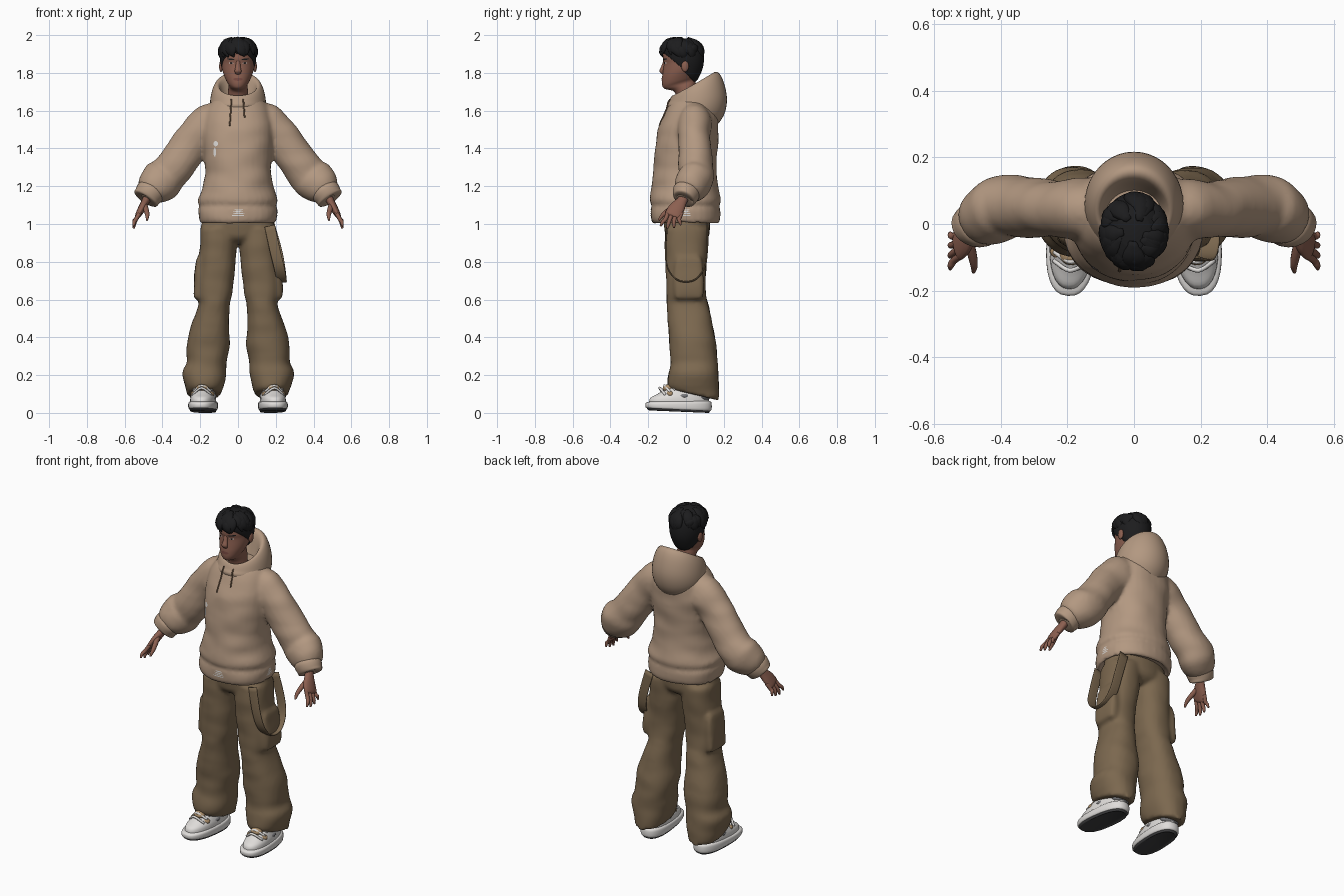
import bpy, bmesh, math, random
from mathutils import Vector, Matrix, noise
from mathutils.bvhtree import BVHTree

random.seed(4)
if "Cube" in bpy.data.objects:
    bpy.data.objects.remove(bpy.data.objects["Cube"])


def material(name, *rgb):
    m = bpy.data.materials.new(name)
    m.use_nodes = True
    m.diffuse_color = (*rgb, 1)
    m.node_tree.nodes["Principled BSDF"].inputs["Base Color"].default_value = (*rgb, 1)
    return m


FABRIC = material("sand fabric", .45, .315, .22)
CANVAS = material("olive brown canvas", .2, .138, .078)
SKIN = material("brown skin", .26, .115, .08)
LIP = material("lip", .19, .07, .055)
HAIR = material("black hair", .012, .012, .013)
WHITE = material("off white", .74, .72, .70)
SOLE = material("dark rubber", .05, .05, .052)
TAN = material("tan suede", .42, .28, .15)
GREY = material("grey panel", .2, .2, .21)
CORD = material("brown cord", .18, .11, .065)


def finish(name, bm, mat):
    bmesh.ops.recalc_face_normals(bm, faces=bm.faces)
    me = bpy.data.meshes.new(name)
    bm.to_mesh(me)
    bm.free()
    me.materials.append(mat)
    me.shade_smooth()
    ob = bpy.data.objects.new(name, me)
    bpy.context.collection.objects.link(ob)
    return ob


def spline(a, b, c, d, t):
    return b + (c - a) * (t / 2) + (a - b * 2.5 + c * 2 - d * .5) * t * t + (b * 1.5 - a * .5 - c * 1.5 + d * .5) * t ** 3


def loft(name, rings, mat, n=32, sub=4, power=2.0):
    """Skin smoothly through rings, each (centre, half axis, half axis)."""
    rings = [[Vector(q) for q in r] for r in rings]
    path, last = [], len(rings) - 1
    for i in range(last):
        four = [rings[max(0, min(last, i + k))] for k in (-1, 0, 1, 2)]
        path += [[spline(*(f[j] for f in four), s / sub) for j in range(3)] for s in range(sub)]
    path.append(rings[-1])
    bm, loops = bmesh.new(), []
    for c, u, v in path:
        loop = []
        for k in range(n):
            a = math.tau * k / n
            co, si = (math.copysign(abs(f(a)) ** (2 / power), f(a)) for f in (math.cos, math.sin))
            loop.append(bm.verts.new(c + u * co + v * si))
        loops.append(loop)
    for p, q in zip(loops, loops[1:]):
        for k in range(n):
            bm.faces.new((p[k], p[k - 1], q[k - 1], q[k]))
    bm.faces.new(loops[0])
    bm.faces.new(loops[-1])
    return finish(name, bm, mat)


def band(yf, zf, yb, zb, rx, cx=0):
    """Ring given by its front point, back point and half width."""
    return (cx, (yf + yb) / 2, (zf + zb) / 2), (rx, 0, 0), (0, (yb - yf) / 2, (zb - zf) / 2)


def flat(yf, yb, z, rx, cx=0):
    return band(yf, z, yb, z, rx, cx)


def tube(name, pts, mat, ref=(0, 1, 0), n=16, sub=4, power=2.0):
    """Tube through points (x, y, z, r1, r2); r2 lies towards ref."""
    rings = []
    for i, p in enumerate(pts):
        t = (Vector(pts[min(i + 1, len(pts) - 1)][:3]) - Vector(pts[max(i - 1, 0)][:3])).normalized()
        u = t.cross(Vector(ref)).normalized()
        rings.append((p[:3], u * p[3], u.cross(t) * p[4]))
    return loft(name, rings, mat, n, sub, power)


def mirror(ob, name):
    me = ob.data.copy()
    me.transform(Matrix.Scale(-1, 4, (1, 0, 0)))
    me.flip_normals()
    new = bpy.data.objects.new(name, me)
    bpy.context.collection.objects.link(new)
    return new


def pair(ob):
    base = ob.name
    ob.name = "left_" + base
    return ob, mirror(ob, "right_" + base)


def ball(name, loc, scale, mat):
    bm = bmesh.new()
    m = Matrix.Translation(loc) @ Matrix.Diagonal((*scale, 1))
    bmesh.ops.create_uvsphere(bm, u_segments=16, v_segments=10, radius=1, matrix=m)
    return finish(name, bm, mat)


def fuse(name, parts, voxel, fold):
    """Merge overlapping cloth parts into one skin and add soft folds."""
    bpy.ops.object.select_all(action='DESELECT')
    for p in parts:
        p.select_set(True)
    ob = bpy.context.view_layer.objects.active = parts[0]
    bpy.ops.object.join()
    ob.name = name
    r = ob.modifiers.new("skin", 'REMESH')
    r.mode, r.voxel_size, r.use_smooth_shade = 'VOXEL', voxel, True
    s = ob.modifiers.new("soften", 'SMOOTH')
    s.iterations = 3
    for m in ("skin", "soften"):
        bpy.ops.object.modifier_apply(modifier=m)
    moved = []
    for v in ob.data.vertices:
        q = Vector((v.co.x * 7, v.co.y * 7, v.co.z * 13))
        moved.extend(v.co + v.normal * (noise.noise(q) * fold + .002))
    ob.data.vertices.foreach_set("co", moved)
    ob.data.update()
    return ob


def surface(ob):
    me = ob.data
    return BVHTree.FromPolygons([v.co[:] for v in me.vertices], [p.vertices[:] for p in me.polygons])


def drape(name, tree, mat, s, z, rs, rz, tilt=0, off=.002, out=(0, -1, 0)):
    """Thin oval plate laid on a surface, seen from the direction out."""
    bm, loops, out = bmesh.new(), [], Vector(out)
    side = Vector((0, 0, 1)).cross(out)
    for r in (1, .5):
        loop = []
        for k in range(16):
            a = math.tau * k / 16
            ds, dz = r * rs * math.cos(a), r * rz * math.sin(a)
            hit = tree.ray_cast(out + side * (s + ds) + Vector((0, 0, z + dz + tilt * ds)), -out)[0]
            loop.append(bm.verts.new(hit + out * off))
        loops.append(loop)
    for k in range(16):
        bm.faces.new((loops[0][k], loops[0][k - 1], loops[1][k - 1], loops[1][k]))
    bm.faces.new(loops[1])
    ob = finish(name, bm, mat)
    if ob.data.polygons[0].normal.dot(out) < 0:
        ob.data.flip_normals()
    return ob


# Hooded top: torso, sleeves and hem fused, then cuffs, hood and cords
torso = loft("torso", [flat(*r) for r in (
    (-.15, .15, 1.025, .18), (-.168, .165, 1.004, .196), (-.182, .178, 1.02, .206), (-.185, .18, 1.075, .209),
    (-.176, .17, 1.098, .197), (-.186, .18, 1.125, .209), (-.18, .168, 1.2, .184),
    (-.17, .162, 1.3, .173), (-.162, .165, 1.4, .182), (-.145, .17, 1.5, .186), (-.115, .17, 1.58, .175),
    (-.085, .15, 1.64, .145), (-.06, .13, 1.67, .11))], FABRIC, power=2.2)
sleeves = pair(tube("sleeve", [
    (.06, .04, 1.55, .1, .08), (.15, .045, 1.525, .112, .09), (.23, .045, 1.45, .1, .083),
    (.32, .05, 1.325, .1, .09), (.37, .055, 1.26, .102, .092), (.405, .045, 1.23, .11, .096),
    (.45, .02, 1.19, .095, .085), (.475, .008, 1.165, .068, .066)], FABRIC, n=28))
top = fuse("hooded_top", [torso, *sleeves], .012, .006)
pair(tube("cuff", [(.452, .01, 1.19, .066, .066), (.462, .004, 1.172, .077, .074), (.48, -.004, 1.147, .073, .068),
                   (.49, -.01, 1.13, .06, .056), (.486, -.008, 1.138, .04, .04)], FABRIC, n=24))
hood = loft("hood", [band(*r) for r in (
    (-.09, 1.6, .15, 1.505, .12), (-.1, 1.63, .2, 1.575, .146), (-.09, 1.65, .217, 1.66, .147),
    (-.08, 1.67, .2, 1.75, .136), (-.07, 1.68, .17, 1.802, .117), (-.055, 1.67, .135, 1.79, .099),
    (-.045, 1.64, .11, 1.7, .084), (-.03, 1.6, .09, 1.63, .07))], FABRIC, 40)
cloth, hood_cloth = surface(top), surface(hood)
for side, x, tip in (("left", .028, 1.565), ("right", -.035, 1.52)):
    pts = []
    for i in range(6):
        start = Vector((x * (1 + .05 * i), -1, 1.66 + (tip - 1.66) * i / 5))
        hits = [t.ray_cast(start, Vector((0, 1, 0)))[0] for t in (cloth, hood_cloth)]
        pts.append((start.x, min(h.y for h in hits if h) - .003, start.z, .004, .004))
    tube(side + "_drawcord", pts, CORD, (1, 0, 0), 8)
for i, (x, z, w, h) in enumerate(((-.118, 1.425, .012, .014), (-.123, 1.38, .007, .024))):
    drape(f"worn_patch_{i}", cloth, WHITE, x, z, w, h)
for k in range(4):
    drape(f"front_hem_mark_{k}", cloth, WHITE, .004 * (k % 2), 1.045 + k * .01, .035 - .004 * k, .003)
    drape(f"side_hem_mark_{k}", cloth, WHITE, .004 * (k % 2), 1.045 + k * .01, .026 - .004 * k, .003, out=(1, 0, 0))

# Trousers: waist, flared legs and cargo pockets fused, with a hanging strap
waist = loft("waist", [flat(*r) for r in (
    (-.115, .12, 1.06, .185), (-.115, .125, .98, .193), (-.105, .115, .93, .185), (-.07, .08, .9, .12))], CANVAS)
legs = []
for z, inner, outer, yf, yb in (
        (.98, .01, .195, -.11, .12), (.9, .008, .2, -.11, .118), (.8, .015, .208, -.108, .108),
        (.7, .026, .218, -.102, .102), (.62, .036, .22, -.1, .106), (.57, .046, .208, -.1, .118),
        (.45, .05, .25, -.092, .142), (.36, .046, .27, -.084, .158), (.27, .062, .272, -.08, .165),
        (.22, .064, .292, -.088, .168), (.15, .075, .28, -.098, .172)):
    legs.append(flat(yf, yb, z, (outer - inner) / 2, (outer + inner) / 2))
legs.append(band(-.085, .125, .17, .07, .086, .178))
pockets = pair(loft("cargo_pocket", [flat(*r) for r in (
    (-.045, .065, .83, .012, .195), (-.06, .085, .8, .022, .2), (-.062, .09, .7, .026, .204),
    (-.06, .09, .615, .026, .208), (-.05, .07, .6, .014, .2))], CANVAS, 24, power=4))
fuse("trousers", [waist, *pair(loft("leg", legs, CANVAS, power=2.3)), *pockets], .012, .005)
tube("hanging_strap", [(x, y, z, .004, .028) for x, y, z in (
    (.168, -.1, .99), (.196, -.108, .86), (.218, -.098, .77), (.229, -.055, .71), (.23, 0, .694),
    (.229, .055, .71), (.222, .098, .77), (.205, .112, .86), (.165, .112, 1))], CANVAS, (1, 0, 0), 12, power=5)

# Shoes, turned slightly outwards
shoe = [
    loft("outsole", [band(*r) for r in (
        (-.18, .014, .11, .006, .054), (-.195, .014, .122, 0, .064), (-.206, .026, .13, .014, .07),
        (-.19, .034, .12, .022, .06))], SOLE, power=2.5),
    loft("midsole", [band(*r) for r in (
        (-.195, .022, .12, .01, .064), (-.212, .03, .137, .016, .075), (-.212, .052, .137, .055, .075),
        (-.19, .06, .122, .064, .062))], WHITE, power=2.5),
    loft("shoe_upper", [band(*r) for r in (
        (-.195, .045, .125, .05, .067), (-.188, .078, .125, .08, .066), (-.15, .1, .125, .11, .06),
        (-.1, .128, .12, .14, .052), (-.06, .155, .115, .16, .045))], WHITE, power=2.3),
    ball("heel_counter", (0, .095, .09), (.056, .036, .03), GREY),
    ball("side_panel", (0, -.012, .09), (.07, .05, .024), GREY),
    ball("tongue", (0, -.09, .13), (.034, .032, .022), TAN),
    ball("suede_panel", (0, -.085, .1), (.064, .028, .024), TAN)]
for i in range(3):
    y, z = -.132 + i * .026, .118 + i * .013
    shoe.append(tube(f"lace_{i}", [(-.05, y + .02, z - .022, .007, .007), (0, y - .006, z + .014, .007, .007),
                                   (.05, y + .02, z - .022, .007, .007)], WHITE, n=8))
for part in shoe:
    part.data.transform(Matrix.Translation((.182, -.002, 0)) @ Matrix.Rotation(.08, 4, 'Z'))
    pair(part)

# Hands: palm, four spread fingers and a thumb
pair(tube("palm", [(.47, .0, 1.16, .026, .03), (.487, -.02, 1.125, .021, .028), (.508, -.048, 1.085, .02, .042),
                   (.527, -.068, 1.05, .016, .044), (.532, -.073, 1.04, .01, .036)], SKIN))
for i in range(4):
    y, drop = -.105 + i * .024, (.012, 0, .004, .018)[i]
    tip = y - .03 + i * .012
    pair(tube(f"finger_{i}", [(.52, y + .01, 1.06, .011, .011), (.54, y - .004, 1.025, .011, .011),
                              (.55, (y + tip) / 2 - .004, .998 + drop, .01, .01), (.552, tip, .976 + drop, .005, .005)],
              SKIN, n=10))
pair(tube("thumb", [(.495, -.055, 1.1, .015, .015), (.485, -.095, 1.07, .014, .014), (.48, -.125, 1.045, .011, .011),
                    (.482, -.145, 1.02, .005, .005)], SKIN, (1, 0, 0), 10))

# Head and face
head = loft("head", [band(*r) for r in (
    (-.045, 1.6, .055, 1.6, .055), (-.058, 1.695, .05, 1.73, .052), (-.112, 1.715, .05, 1.765, .05),
    (-.126, 1.735, .055, 1.785, .062), (-.127, 1.77, .065, 1.81, .075), (-.123, 1.805, .075, 1.83, .083),
    (-.118, 1.85, .082, 1.86, .087), (-.123, 1.88, .082, 1.88, .087), (-.115, 1.93, .075, 1.93, .08),
    (-.08, 1.97, .045, 1.97, .05))], SKIN, 40)
face = surface(head)
tube("nose", [(0, -.11, 1.87, .012, .008), (0, -.118, 1.835, .013, .012), (0, -.129, 1.81, .018, .012),
              (0, -.12, 1.796, .014, .008)], SKIN, n=14)
pair(ball("ear", (.09, -.005, 1.835), (.01, .02, .03), SKIN))
drape("lips", face, LIP, 0, 1.766, .025, .008)
pair(drape("eye", face, WHITE, .036, 1.852, .012, .004))
pair(drape("iris", face, HAIR, .036, 1.852, .006, .005, 0, .004))
pair(drape("eyebrow", face, HAIR, .038, 1.872, .021, .004, .1, .003))

# Hair: cap with loose, tousled locks swept from the crown
loft("hair_cap", [band(*r) for r in (
    (-.1, 1.905, .045, 1.75, .08), (-.122, 1.908, .065, 1.77, .089), (-.128, 1.925, .09, 1.83, .096),
    (-.126, 1.948, .094, 1.89, .095), (-.11, 1.968, .08, 1.945, .08), (-.07, 1.985, .035, 1.982, .045))], HAIR, 40)
for i in range(40):
    az = i * 2.4 + random.uniform(-.3, .3)
    front = max(0, -math.sin(az))
    end = random.uniform(-.5, .1) * (1 - front) + random.uniform(-.2, .3) * front
    start, lift, sweep = random.uniform(.6, 1.3), random.uniform(.02, .1) * (.4 + .6 * front), random.uniform(.1, .7)
    pts = []
    for s, r in ((0, .01), (.35, .03), (.7, .024), (1, .003)):
        el, a, out = start + (end - start) * s, az + sweep * s, .98 + lift * s
        pts.append((.094 * out * math.cos(el) * math.cos(a), -.022 + .108 * out * math.cos(el) * math.sin(a),
                    1.902 + .089 * math.sin(el), r, r * .5))
    mid = Vector(pts[1][:3]) - Vector((0, -.022, 1.9))
    tube(f"hair_lock_{i}", pts, HAIR, mid.normalized(), 8, 3)
